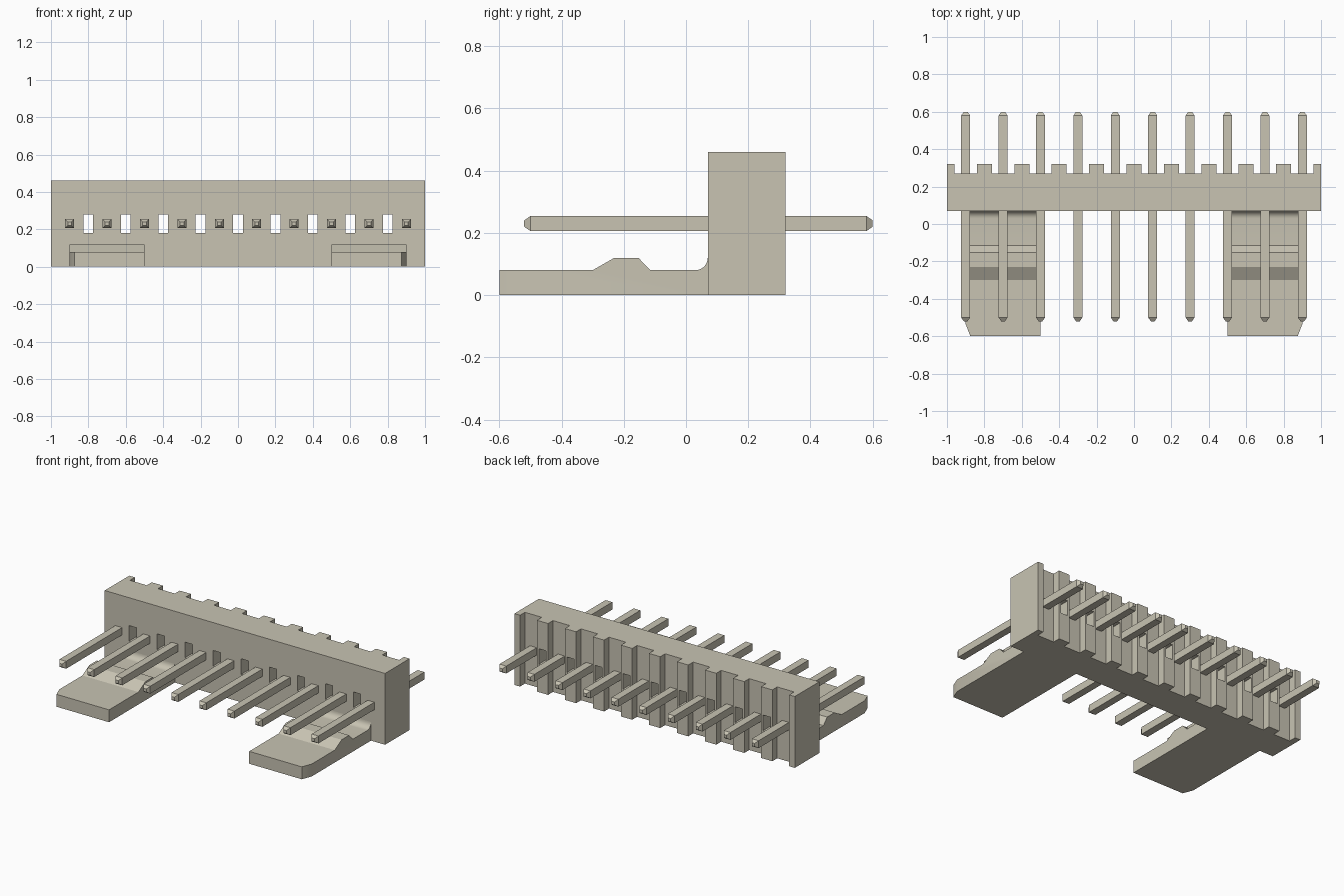
import bpy, bmesh, math
from mathutils import Vector

cube = bpy.data.objects.get("Cube")
if cube:
    bpy.data.objects.remove(cube, do_unlink=True)

PINS, PITCH = 10, 0.2
pin_xs = [(i - (PINS - 1) / 2) * PITCH for i in range(PINS)]
gap_xs = [x + PITCH / 2 for x in pin_xs[:-1]]

ivory = bpy.data.materials.new("warm ivory")
ivory.use_nodes = True
ivory.diffuse_color = (0.58, 0.55, 0.45, 1)
ivory.node_tree.nodes["Principled BSDF"].inputs["Base Color"].default_value = ivory.diffuse_color


def finish(name, bm):
    bmesh.ops.recalc_face_normals(bm, faces=bm.faces)
    mesh = bpy.data.meshes.new(name)
    bm.to_mesh(mesh)
    bm.free()
    mesh.materials.append(ivory)
    obj = bpy.data.objects.new(name, mesh)
    bpy.context.collection.objects.link(obj)
    return obj


def extrude(points, offset):
    """Solid swept from a flat outline along an offset."""
    bm = bmesh.new()
    face = bm.faces.new([bm.verts.new(p) for p in points])
    swept = bmesh.ops.extrude_face_region(bm, geom=[face], use_keep_orig=True)
    verts = [g for g in swept["geom"] if isinstance(g, bmesh.types.BMVert)]
    bmesh.ops.translate(bm, verts=verts, vec=offset)
    return bm


# Housing wall with a vertical groove behind each pin
front, groove, back, height = 0.07, 0.27, 0.32, 0.46
outline = [(-1, front), (1, front), (1, back)]
for x in reversed(pin_xs):
    outline += [(x + 0.06, back), (x + 0.06, groove), (x - 0.06, groove), (x - 0.06, back)]
outline.append((-1, back))
housing = finish("housing", extrude([(x, y, 0) for x, y in outline], (0, 0, height)))

# Through slots between the pins
bm = bmesh.new()
for x in gap_xs:
    made = bmesh.ops.create_cube(bm, size=1)["verts"]
    bmesh.ops.scale(bm, verts=made, vec=(0.052, 1, 0.1))
    bmesh.ops.translate(bm, verts=made, vec=(x, 0.2, 0.23))
slots = finish("slot_cutter", bm)
slots.hide_render = True
slots.hide_viewport = True
slots.display_type = 'WIRE'
cut = housing.modifiers.new("slots", 'BOOLEAN')
cut.operation = 'DIFFERENCE'
cut.solver = 'EXACT'
cut.object = slots

# Square pins with blunt tapered ends
for i, x in enumerate(pin_xs):
    bm = bmesh.new()
    rings = []
    for y, h in [(-0.52, 0.01), (-0.5, 0.024), (0.58, 0.024), (0.6, 0.01)]:
        rings.append([bm.verts.new((x + sx * h, y, 0.23 + sz * h))
                      for sx, sz in [(-1, -1), (1, -1), (1, 1), (-1, 1)]])
    for a, b in zip(rings, rings[1:]):
        for k in range(4):
            n = (k + 1) % 4
            bm.faces.new((a[k], a[n], b[n], b[k]))
    bm.faces.new(rings[0])
    bm.faces.new(rings[-1])
    finish(f"pin_{i + 1}", bm)

# Locking tabs: ramped ridge, fillet at the wall, clipped outer corner
profile = [(front, 0), (-0.6, 0), (-0.6, 0.08), (-0.3, 0.08), (-0.23, 0.12),
           (-0.153, 0.12), (-0.115, 0.08)]
for k in range(9):
    a = math.radians(90 * k / 8)
    profile.append((0.03 + 0.04 * math.sin(a), 0.12 - 0.04 * math.cos(a)))
for side, name in [(1, "left_tab"), (-1, "right_tab")]:
    bm = extrude([(side * 0.5, y, z) for y, z in profile], (side * 0.4, 0, 0))
    clip = bmesh.ops.bisect_plane(
        bm, geom=bm.verts[:] + bm.edges[:] + bm.faces[:],
        plane_co=Vector((side * 0.875, -0.6, 0)),
        plane_no=Vector((side * 0.065, -0.025, 0)).normalized(), clear_outer=True)
    edges = [g for g in clip["geom_cut"] if isinstance(g, bmesh.types.BMEdge)]
    bmesh.ops.holes_fill(bm, edges=edges, sides=0)
    tab = finish(name, bm)
    bpy.ops.object.select_all(action='DESELECT')
    tab.select_set(True)
    bpy.context.view_layer.objects.active = tab
    bpy.ops.object.shade_smooth_by_angle(angle=math.radians(25))
